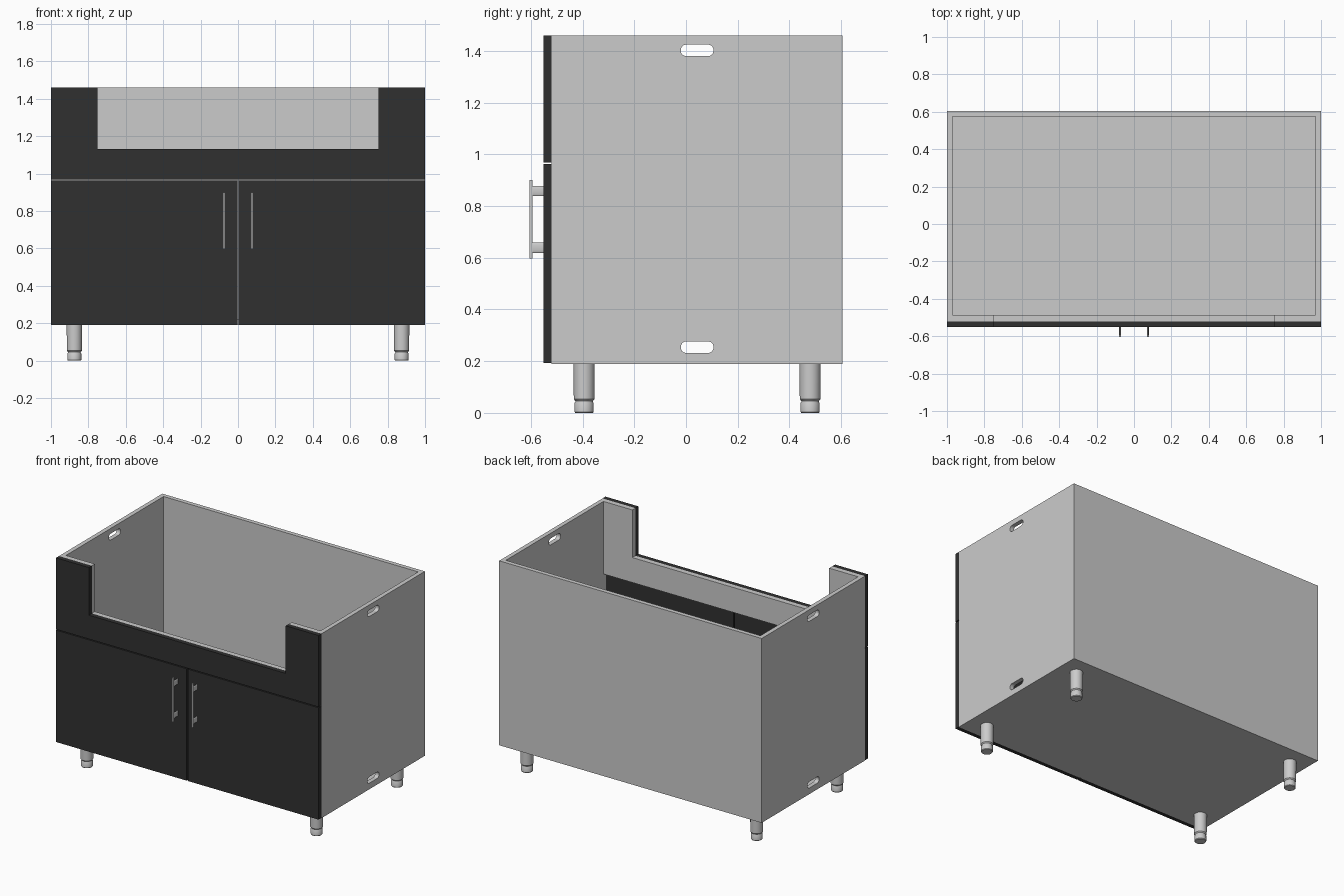
import bpy, bmesh, math
from mathutils import Matrix, Vector

if "Cube" in bpy.data.objects:
    bpy.data.objects.remove(bpy.data.objects["Cube"])

black = bpy.data.materials.new("black_lacquer")
black.diffuse_color = (0.03, 0.03, 0.03, 1)
black.use_nodes = True
black.node_tree.nodes["Principled BSDF"].inputs["Base Color"].default_value = black.diffuse_color


def finish(name, bm, mat=None):
    bmesh.ops.recalc_face_normals(bm, faces=bm.faces[:])
    me = bpy.data.meshes.new(name)
    bm.to_mesh(me)
    bm.free()
    ob = bpy.data.objects.new(name, me)
    bpy.context.collection.objects.link(ob)
    if mat:
        me.materials.append(mat)
    return ob


def box(name, lo, hi, mat=None):
    lo, hi = Vector(lo), Vector(hi)
    bm = bmesh.new()
    m = Matrix.Translation((lo + hi) / 2) @ Matrix.Diagonal((*(hi - lo), 1))
    bmesh.ops.create_cube(bm, size=1, matrix=m)
    return finish(name, bm, mat)


def prism(name, points, direction, mat=None):
    bm = bmesh.new()
    face = bm.faces.new([bm.verts.new(p) for p in points])
    new = bmesh.ops.extrude_face_region(bm, geom=[face])["geom"]
    bmesh.ops.translate(bm, vec=direction,
                        verts=[v for v in new if isinstance(v, bmesh.types.BMVert)])
    return finish(name, bm, mat)


def smooth(ob):
    bpy.ops.object.select_all(action='DESELECT')
    ob.select_set(True)
    bpy.context.view_layer.objects.active = ob
    bpy.ops.object.shade_smooth_by_angle(angle=math.radians(35))


def cut(target, cutter):
    mod = target.modifiers.new("cut", 'BOOLEAN')
    mod.operation = 'DIFFERENCE'
    mod.solver = 'EXACT'
    mod.object = cutter
    bpy.context.view_layer.objects.active = target
    bpy.ops.object.modifier_apply(modifier=mod.name)
    bpy.data.objects.remove(cutter)


def notched_panel(name, half, z0, y0, y1, mat=None):
    # upright panel with the wide notch in its top edge
    right = [(half, z0), (half, 1.46), (0.75, 1.46), (0.75, 1.132)]
    outline = right + [(-x, z) for x, z in reversed(right)]
    return prism(name, [(x, y0, z) for x, z in outline], (0, y1 - y0, 0), mat)


# Carcass: open-topped, open-fronted box
carcass = box("carcass", (-1, -0.52, 0.19), (1, 0.605, 1.46))
cut(carcass, box("cavity", (-0.97, -0.7, 0.22), (0.97, 0.575, 2)))

# Rounded vent slots through both side walls
for zc in (0.254, 1.402):
    r, pts = 0.02, []
    for i, (sy, sz) in enumerate([(1, 1), (-1, 1), (-1, -1), (1, -1)]):
        for k in range(7):
            a = math.radians(90 * i + 15 * k)
            pts.append((-1.2, 0.043 + sy * 0.043 + r * math.cos(a),
                        zc + sz * 0.002 + r * math.sin(a)))
    cut(carcass, prism("slot", pts, (2.4, 0, 0)))

# Inner rail and black front panel share the notch
notched_panel("front_rail", 0.97, 0.96, -0.52, -0.487)
notched_panel("front_panel", 1, 0.968, -0.552, -0.52, black)

# Doors and handles
for side, s in (("left", -1), ("right", 1)):
    x0, x1 = sorted((s * 0.004, s))
    box(side + "_door", (x0, -0.552, 0.192), (x1, -0.52, 0.962), black)
    x = s * 0.074
    box(side + "_handle_bar", (x - 0.005, -0.605, 0.598), (x + 0.005, -0.593, 0.9))
    for level, z in (("lower", 0.638), ("upper", 0.858)):
        bm = bmesh.new()
        m = (Matrix.Translation((x, -0.573, z)) @ Matrix.Diagonal((0.005, 1, 0.02, 1))
             @ Matrix.Rotation(math.pi / 2, 4, 'X'))
        bmesh.ops.create_cone(bm, cap_ends=True, segments=24, radius1=1, radius2=1,
                              depth=0.042, matrix=m)
        smooth(finish(f"{side}_{level}_handle_post", bm))

# Turned legs with a narrower adjustable foot
profile = [(0, 0), (0.034, 0), (0.037, 0.004), (0.037, 0.038), (0.034, 0.043),
           (0.034, 0.046), (0.040, 0.053), (0.041, 0.19), (0, 0.19)]
for end, y in (("front", -0.394), ("back", 0.48)):
    for side, s in (("left", -1), ("right", 1)):
        bm = bmesh.new()
        vs = [bm.verts.new((r, 0, z)) for r, z in profile]
        es = [bm.edges.new(p) for p in zip(vs, vs[1:])]
        bmesh.ops.spin(bm, geom=vs + es, cent=(0, 0, 0), axis=(0, 0, 1),
                       angle=2 * math.pi, steps=32)
        bmesh.ops.remove_doubles(bm, verts=bm.verts[:], dist=1e-5)
        bmesh.ops.translate(bm, verts=bm.verts[:], vec=(s * 0.875, y, 0))
        smooth(finish(f"{end}_{side}_leg", bm))
